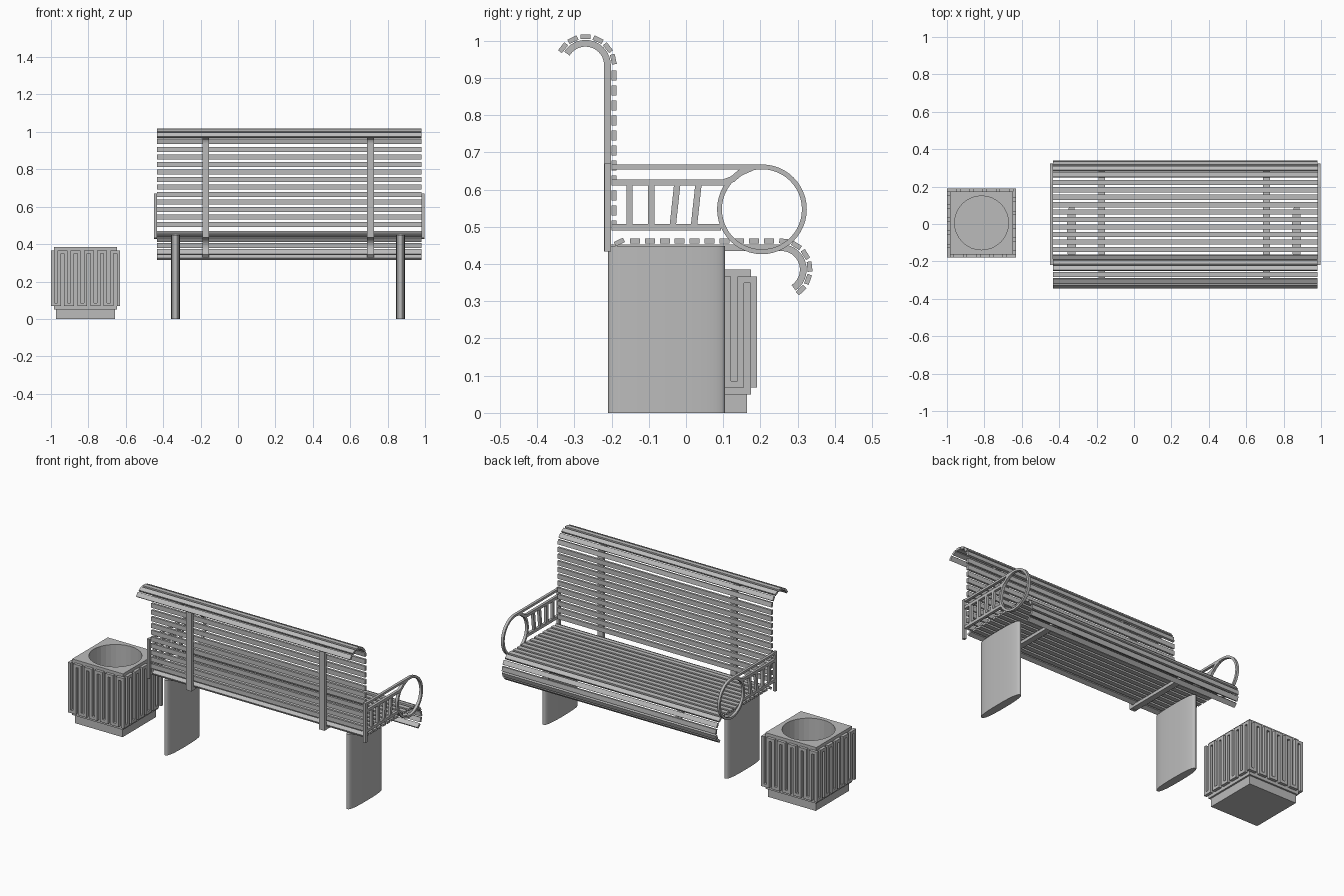
import bpy, bmesh, math
from math import sin, cos, radians
from mathutils import Vector, Matrix

if "Cube" in bpy.data.objects:
    bpy.data.objects.remove(bpy.data.objects["Cube"], do_unlink=True)

grey = bpy.data.materials.new("plain grey")
grey.use_nodes = True
grey.diffuse_color = (0.5, 0.5, 0.5, 1)
grey.node_tree.nodes["Principled BSDF"].inputs["Base Color"].default_value = (0.5, 0.5, 0.5, 1)


def finish(bm, name, smooth=True):
    bmesh.ops.recalc_face_normals(bm, faces=bm.faces)
    mesh = bpy.data.meshes.new(name)
    bm.to_mesh(mesh)
    bm.free()
    mesh.materials.append(grey)
    ob = bpy.data.objects.new(name, mesh)
    bpy.context.collection.objects.link(ob)
    if smooth:
        bpy.ops.object.select_all(action="DESELECT")
        ob.select_set(True)
        bpy.context.view_layer.objects.active = ob
        bpy.ops.object.shade_smooth_by_angle(angle=radians(35))
    return ob


def ribbon(bm, path, thick, x0, x1, closed=False):
    """Flat bar following a (y, z) path, extruded from x0 to x1."""
    pts = [Vector(p) for p in path]
    n = len(pts)
    rings = []
    for i, p in enumerate(pts):
        a = pts[i - 1] if closed or i else p
        b = pts[(i + 1) % n] if closed or i < n - 1 else p
        t = (b - a).normalized()
        off = Vector((-t.y, t.x)) * thick / 2
        rings.append([bm.verts.new((x, q.x, q.y)) for x, q in
                      ((x0, p - off), (x0, p + off), (x1, p + off), (x1, p - off))])
    for i in range(n if closed else n - 1):
        r, s = rings[i], rings[(i + 1) % n]
        for k in range(4):
            bm.faces.new((r[k], r[(k + 1) % 4], s[(k + 1) % 4], s[k]))
    if not closed:
        bm.faces.new(rings[0])
        bm.faces.new(rings[-1])


def loft(bm, rings):
    loops = [[bm.verts.new(p) for p in ring] for ring in rings]
    n = len(loops[0])
    for r, s in zip(loops, loops[1:]):
        for k in range(n):
            bm.faces.new((r[k], r[(k + 1) % n], s[(k + 1) % n], s[k]))
    bm.faces.new(loops[0])
    bm.faces.new(loops[-1])


def arc(centre, r, a0, a1, n=20):
    angles = [radians(a0 + (a1 - a0) * i / n) for i in range(n + 1)]
    return [(centre[0] + r * cos(a), centre[1] + r * sin(a)) for a in angles]


HOOK, CURL = (-0.27, 0.934), (0.256, 0.385)   # bend centres of back and seat
STRUT_R, SLAT_R = 0.059, 0.0765


# Slats
def slat(bm, y, z, angle):
    d = Vector((cos(angle), sin(angle))) * 0.0135
    c = Vector((y, z))
    ribbon(bm, [c - d, c + d], 0.013, -0.434, 0.981)


def bent_slats(bm, centre, first):
    for i in range(6):
        a = radians(first + 26 * i)
        slat(bm, centre[0] + SLAT_R * cos(a), centre[1] + SLAT_R * sin(a), a + math.pi / 2)


bm = bmesh.new()
for i in range(11):
    slat(bm, HOOK[0] + SLAT_R, 0.906 - 0.0402 * i, math.pi / 2)
bent_slats(bm, HOOK, 12)
finish(bm, "back_slats", False)

bm = bmesh.new()
for i in range(10):
    slat(bm, 0.223 - 0.04 * i, CURL[1] + SLAT_R, 0)
slat(bm, -0.179, 0.459, radians(25))
bent_slats(bm, CURL, -46)
finish(bm, "seat_slats", False)

# Bent struts carrying the slats
for side, x in (("right", -0.19), ("left", 0.69)):
    bm = bmesh.new()
    ribbon(bm, arc(HOOK, STRUT_R, 148, 0) + [(HOOK[0] + STRUT_R, 0.434)], 0.018, x, x + 0.036)
    finish(bm, side + "_back_strut")
    bm = bmesh.new()
    ribbon(bm, [(-0.22, CURL[1] + STRUT_R)] + arc(CURL, STRUT_R, 90, -56), 0.018, x, x + 0.036)
    finish(bm, side + "_seat_strut")

# Armrests: post, rails, slanted bars and a ring
BARS = [
    [(-0.21, 0.433), (-0.21, 0.67)],
    [(-0.2, 0.499), (0.094, 0.499)],
    [(-0.152, 0.499), (-0.152, 0.619)],
    [(-0.093, 0.499), (-0.093, 0.619)],
    [(-0.036, 0.499), (-0.023, 0.619)],
    [(0.021, 0.499), (0.034, 0.619)],
]
for side, x0, x1 in (("right", -0.449, -0.434), ("left", 0.981, 0.997)):
    bm = bmesh.new()
    for bar in BARS:
        ribbon(bm, bar, 0.017, x0, x1)
    ribbon(bm, [(-0.2, 0.661), (0.204, 0.661)], 0.013, x0, x1)
    ribbon(bm, [(-0.2, 0.619), (0.1, 0.619), (0.125, 0.628), (0.145, 0.645), (0.175, 0.658)],
           0.017, x0, x1)
    ribbon(bm, arc((0.204, 0.547), 0.114, 0, 360, 48)[:-1], 0.013, x0, x1, closed=True)
    finish(bm, side + "_armrest")

# Rounded slab legs
for side, x in (("right", -0.334), ("left", 0.869)):
    def section(z):
        ring = []
        for i in range(48):
            c, s = cos(math.tau * i / 48), sin(math.tau * i / 48)
            ring.append((x + 0.024 * math.copysign(abs(c) ** 0.75, c),
                         -0.052 + 0.157 * math.copysign(abs(s) ** 0.75, s), z))
        return ring
    bm = bmesh.new()
    loft(bm, [section(0), section(0.448)])
    finish(bm, side + "_leg")

# Litter bin body: square outside, round hollow inside
BIN = Vector((-0.815, 0.006, 0))


def bin_ring(size, z, square=True):
    ring = []
    for i in range(32):
        c, s = cos(math.tau * i / 32), sin(math.tau * i / 32)
        k = size / max(abs(c), abs(s)) if square else size
        ring.append(BIN + Vector((c * k, s * k, z)))
    return ring


bm = bmesh.new()
loft(bm, [bin_ring(0.158, 0), bin_ring(0.158, 0.05), bin_ring(0.168, 0.05),
          bin_ring(0.168, 0.385), bin_ring(0.144, 0.385, False), bin_ring(0.144, 0.06, False)])
finish(bm, "bin_body", False)

# Raised meander on each face of the bin
U = 0.37 / 21


def block(bm, turn, lo, hi):
    lo, hi = Vector(lo), Vector(hi)
    mat = (Matrix.Translation(BIN) @ turn @ Matrix.Translation((lo + hi) / 2)
           @ Matrix.Diagonal((*(hi - lo), 1)))
    bmesh.ops.create_cube(bm, size=1, matrix=mat)


for n, face in enumerate(("left", "back", "right", "front")):
    turn = Matrix.Rotation(n * math.pi / 2, 4, "Z")
    bm = bmesh.new()
    for i in range(11):
        y = 0.185 - 2 * U * i
        block(bm, turn, (0.167, y - U, 0.068), (0.185, y, 0.367))
        if i < 10:
            z = 0.068 if i % 2 else 0.367 - U
            block(bm, turn, (0.167, y - 2 * U, z), (0.185, y - U, z + U))
    finish(bm, "bin_" + face + "_meander", False)
